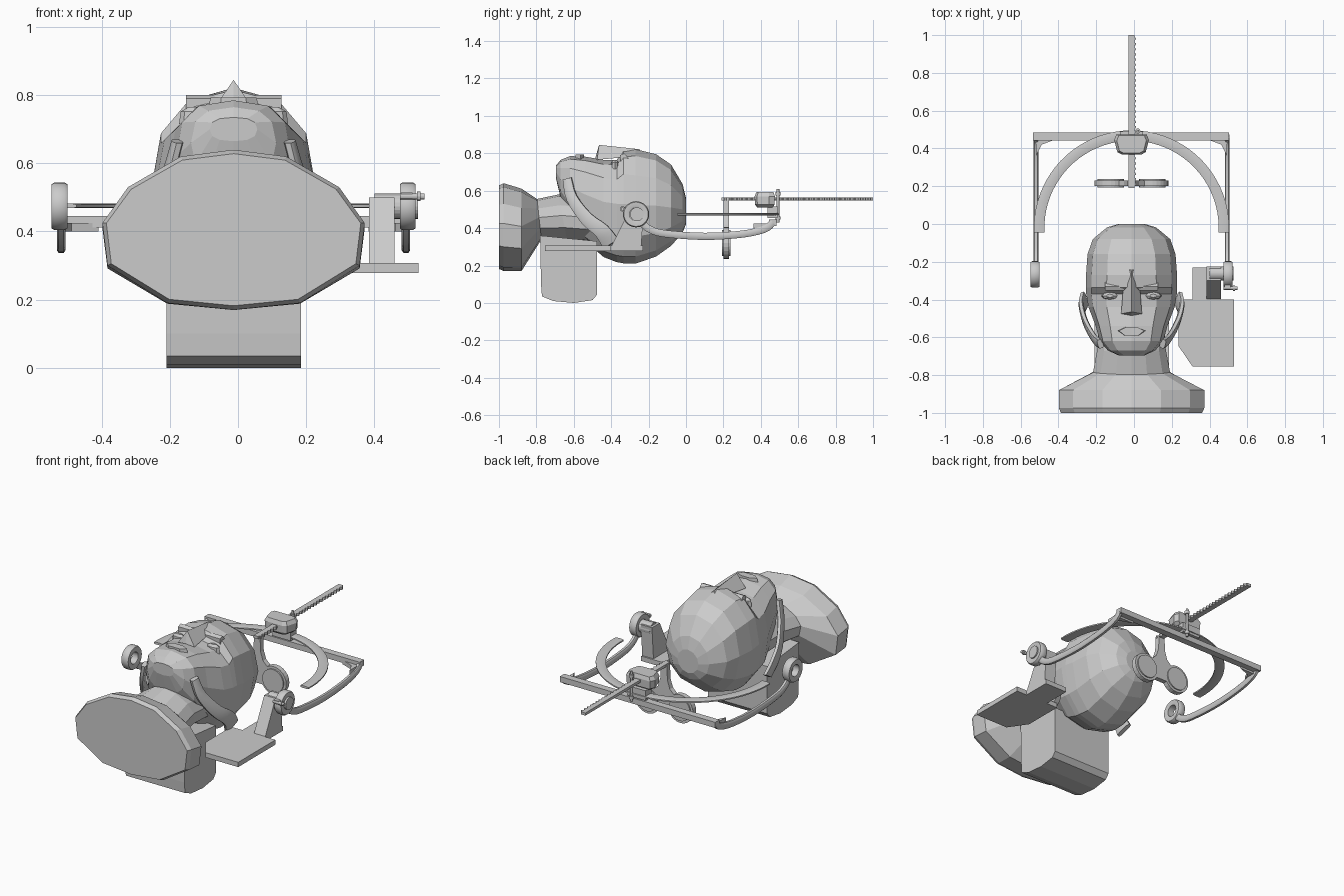
import bpy, bmesh, math
from mathutils import Vector as V

if "Cube" in bpy.data.objects:
    bpy.data.objects.remove(bpy.data.objects["Cube"])

mat = bpy.data.materials.new("light_grey")
mat.diffuse_color = (0.6, 0.6, 0.6, 1)
mat.use_nodes = True
mat.node_tree.nodes["Principled BSDF"].inputs["Base Color"].default_value = mat.diffuse_color
CX = -0.013                     # centre line of the head and frame


def mesh(name, verts, faces, smooth=False):
    me = bpy.data.meshes.new(name)
    me.from_pydata([tuple(v) for v in verts], [], faces)
    bm = bmesh.new()
    bm.from_mesh(me)
    bmesh.ops.recalc_face_normals(bm, faces=bm.faces)
    bm.to_mesh(me)
    bm.free()
    ob = bpy.data.objects.new(name, me)
    bpy.context.collection.objects.link(ob)
    me.materials.append(mat)
    if smooth:
        bpy.ops.object.select_all(action='DESELECT')
        ob.select_set(True)
        bpy.context.view_layer.objects.active = ob
        bpy.ops.object.shade_smooth_by_angle(angle=math.radians(35))
    return ob


def loft(name, rings, closed=False, smooth=False):
    n, m = len(rings[0]), len(rings)
    verts = [p for r in rings for p in r]
    faces = [(i * n + j, i * n + (j + 1) % n, (i + 1) % m * n + (j + 1) % n, (i + 1) % m * n + j)
             for i in range(m if closed else m - 1) for j in range(n)]
    if not closed:
        faces += [tuple(range(n)), tuple(range((m - 1) * n, m * n))]
    return mesh(name, verts, faces, smooth)


def prism(name, pts, axis, a, b):
    """Extrude a 2D outline along an axis from a to b."""
    def put(p, t):
        q = list(p)
        q.insert(axis, t)
        return q
    return loft(name, [[put(p, a) for p in pts], [put(p, b) for p in pts]])


def box(name, x0, x1, y0, y1, z0, z1):
    return prism(name, [(x0, y0), (x1, y0), (x1, y1), (x0, y1)], 2, z0, z1)


def cyl(name, axis, c, r, a, b, n=20):
    pts = [(c[0] + r * math.cos(k * math.tau / n), c[1] + r * math.sin(k * math.tau / n)) for k in range(n)]
    return prism(name, pts, axis, a, b)


def spline(pts, sub=5):
    """Smooth path through the points."""
    p = [V(q) for q in pts]
    p = [2 * p[0] - p[1]] + p + [2 * p[-1] - p[-2]]
    out = []
    for i in range(1, len(p) - 2):
        a, b, c, d = p[i - 1:i + 3]
        for k in range(sub):
            t = k / sub
            out.append(0.5 * (2 * b + (c - a) * t + (2 * a - 5 * b + 4 * c - d) * t * t
                              + (3 * b - a - 3 * c + d) * t ** 3))
    return out + [p[-2]]


def band(name, path, side, wide, thick, n=8):
    """Sweep a rounded bar: thick along side, wide across it."""
    rings = []
    side = V(side).normalized()
    for i, p in enumerate(path):
        t = (path[min(i + 1, len(path) - 1)] - path[max(i - 1, 0)]).normalized()
        u = t.cross(side).normalized()
        w = wide(i / (len(path) - 1)) if callable(wide) else wide
        ring = []
        for k in range(n):
            a = (k + 0.5) * math.tau / n
            c, s = math.cos(a), math.sin(a)
            ring.append(p + u * math.copysign(abs(c) ** 0.6, c) * w / 2
                        + side * math.copysign(abs(s) ** 0.6, s) * thick / 2)
        rings.append(ring)
    return loft(name, rings, smooth=True)


def oval(y, top, bot, hw, mid, e, n=12):
    """Cross-section of the head or neck."""
    pts = []
    for k in range(n):
        a = k * math.tau / n
        c, s = math.cos(a), math.sin(a)
        h = (top - mid) if s > 0 else (mid - bot)
        pts.append((CX + hw * math.copysign(abs(c) ** e, c), y, mid + h * math.copysign(abs(s) ** e, s)))
    return pts


# head, from crown to chin
loft("head", [oval(*r) for r in [
    (0, .56, .42, .07, .49, 1), (-.018, .635, .375, .13, .5, 1), (-.08, .74, .305, .205, .51, .95),
    (-.16, .795, .248, .233, .52, .9), (-.27, .822, .21, .241, .52, .9), (-.335, .815, .212, .241, .53, .85),
    (-.37, .765, .218, .24, .53, .85), (-.44, .765, .245, .228, .54, .8), (-.54, .782, .33, .19, .58, .75),
    (-.62, .785, .46, .168, .62, .72), (-.67, .765, .56, .125, .66, .75), (-.695, .735, .665, .07, .7, .8)]])

# nose
mesh("nose", [(CX + x, y, z) for x, y, z in [
    (-.035, -.22, .79), (.035, -.22, .79), (0, -.25, .822), (0, -.465, .845),
    (-.055, -.475, .765), (.055, -.475, .765), (0, -.485, .775)]],
    [(0, 2, 3, 4), (1, 5, 3, 2), (4, 3, 6), (5, 6, 3), (0, 1, 2), (0, 4, 6, 5, 1)])

# eyes, brows and lips
for s, tag in ((-1, "left"), (1, "right")):
    loft(tag + "_eye", [[(CX + s * .115 + .045 * f * math.cos(k * math.tau / 8),
                          -.38 + .022 * f * math.sin(k * math.tau / 8), z) for k in range(8)]
                        for f, z in ((1, .715), (.9, .752), (.4, .765))])
    prism(tag + "_brow", [(-.30, .765), (-.33, .80), (-.352, .79), (-.35, .74)], 0, CX + s * .04, CX + s * .14)
loft("lips", [[(CX + x * f, y, z) for x, y in ((-.075, -.565), (-.03, -.545), (.03, -.545), (.075, -.565),
                                              (.04, -.59), (-.04, -.59))]
              for f, z in ((1, .76), (.9, .793))])

# neck and shoulder base
SHAPE = [(0, .64), (.155, .62), (.31, .53), (.385, .425), (.37, .30), (.195, .19), (0, .17)]
SHAPE += [(-x, z) for x, z in SHAPE[-2:0:-1]]


def base_ring(y, fx, fz, zc, slant=0):
    return [(CX + x * fx, y + slant * (z - .41), zc + (z - .41) * fz) for x, z in SHAPE]


loft("neck_and_base", [base_ring(-.42, .44, .5, .44), base_ring(-.66, .47, .52, .46, -.1),
                       base_ring(-.785, .53, .46, .45, -.05), base_ring(-.88, 1, .94, .395),
                       base_ring(-.975, 1, 1, .41), base_ring(-1, .97, .95, .41)])

# curved ears lying along the jaw
for s, tag in ((-1, "left"), (1, "right")):
    path = spline([(CX + s * x, y, z) for x, y, z in [
        (.165, -.635, .665), (.195, -.61, .56), (.24, -.53, .45), (.262, -.45, .385), (.25, -.40, .315)]], 3)
    band(tag + "_ear", path, (1, -s * .25, 0), lambda t: .05 + .05 * t, .03)

# neck rest
prism("neck_rest", [(-.775, .10), (-.77, .035), (-.71, .01), (-.6, 0), (-.5, .015), (-.475, .045),
                    (-.475, .33), (-.78, .36)], 0, -.21, .185)

# flat half-round arc
band("arc", [V((CX + .489 * math.cos(a), -.02 + .488 * math.sin(a), .475))
             for a in [math.radians(-3 + 186 * k / 40) for k in range(41)]], (0, 0, 1), .058, .014)

# carrying frame: arms, pivot rings, rear bar and gussets
RING = [(.035, -.02), (.045, -.023), (.065, -.023), (.07, -.015), (.07, .015), (.065, .023), (.045, .023), (.035, .02)]
for s, tag in ((-1, "left"), (1, "right")):
    x = CX + s * .506
    band(tag + "_arm", spline([(x, -.235, .425), (x, -.19, .392), (x, -.11, .37), (x, .1, .356), (x, .3, .368),
                               (x, .42, .395), (x, .465, .43)]), (1, 0, 0), .04, .026)
    loft(tag + "_pivot_ring", [[(CX + s * .511 + d, -.267 + r * math.cos(a), .474 + r * math.sin(a)) for r, d in RING]
                               for a in [k * math.tau / 28 for k in range(28)]], closed=True, smooth=True)
    prism(tag + "_gusset", [(x, .45), (x - s * .11, .45), (x - s * .03, .42), (x, .36)], 2, .40, .425)
box("rear_bar", -.534, .503, .443, .485, .412, .446)

# side bracket: plate, post, hub and thumb screw
prism("bracket_plate", [(.235, -.645), (.31, -.755), (.53, -.755), (.53, -.4), (.46, -.4), (.46, -.23),
                        (.31, -.23), (.31, -.4), (.235, -.4)], 2, .278, .307)
prism("bracket_post", [(-.4, .3), (-.24, .3), (-.225, .5), (-.30, .5)], 0, .385, .46)
cyl("pivot_hub", 0, (-.262, .474), .037, .40, .528)
cyl("thumb_screw", 0, (-.34, .503), .009, .475, .548, 12)
box("screw_lug", .478, .512, -.345, -.30, .492, .514)
cyl("screw_head", 0, (-.34, .503), .014, .525, .535, 12)

# toothed slide rod: one outline with teeth along the +x edge
teeth = [(-.028, 1), (-.028, .19), (.002, .19)]
for k in range(29):
    y = .2 + k * .0275
    teeth += [(.002, y), (.011, y + .007), (.011, y + .014), (.002, y + .02)]
prism("toothed_rod", teeth + [(.002, 1)], 2, .548, .564)

# clamp with rounded corners, and its pin
clamp = loft("rod_clamp", [[(CX + x * f, .425 + y * f, z) for x, y in (
    (-.092, .02), (-.08, .05), (.08, .05), (.092, .02), (.075, -.045), (.05, -.058), (-.05, -.058), (-.075, -.045))]
    for f, z in ((.75, .51), (.97, .525), (1, .57), (.85, .592))])
box("arc_slider", CX - .06, CX + .06, .435, .49, .455, .515)
cyl("clamp_pin", 2, (.02, .492), .007, .43, .61, 12)
for z in (.445, .575):
    cyl("pin_knob", 2, (.02, .492), .014, z, z + .018, 12)

# crown pad: two round pads on a stem
half = [(.02, .56), (.024, .47), (.04, .42)]
half += [(.11 + .085 * math.cos(a), .32 + .085 * math.sin(a))
         for a in [math.radians(120 - 270 * k / 18) for k in range(19)]]
outline = [(CX + x, z) for x, z in half] + [(CX - x, z) for x, z in half[::-1]]
prism("crown_pad_plate", outline, 1, .2, .23)
for s in (-1, 1):
    cyl("crown_pad_disc", 1, (CX + s * .11, .32), .07, .192, .237, 24)
